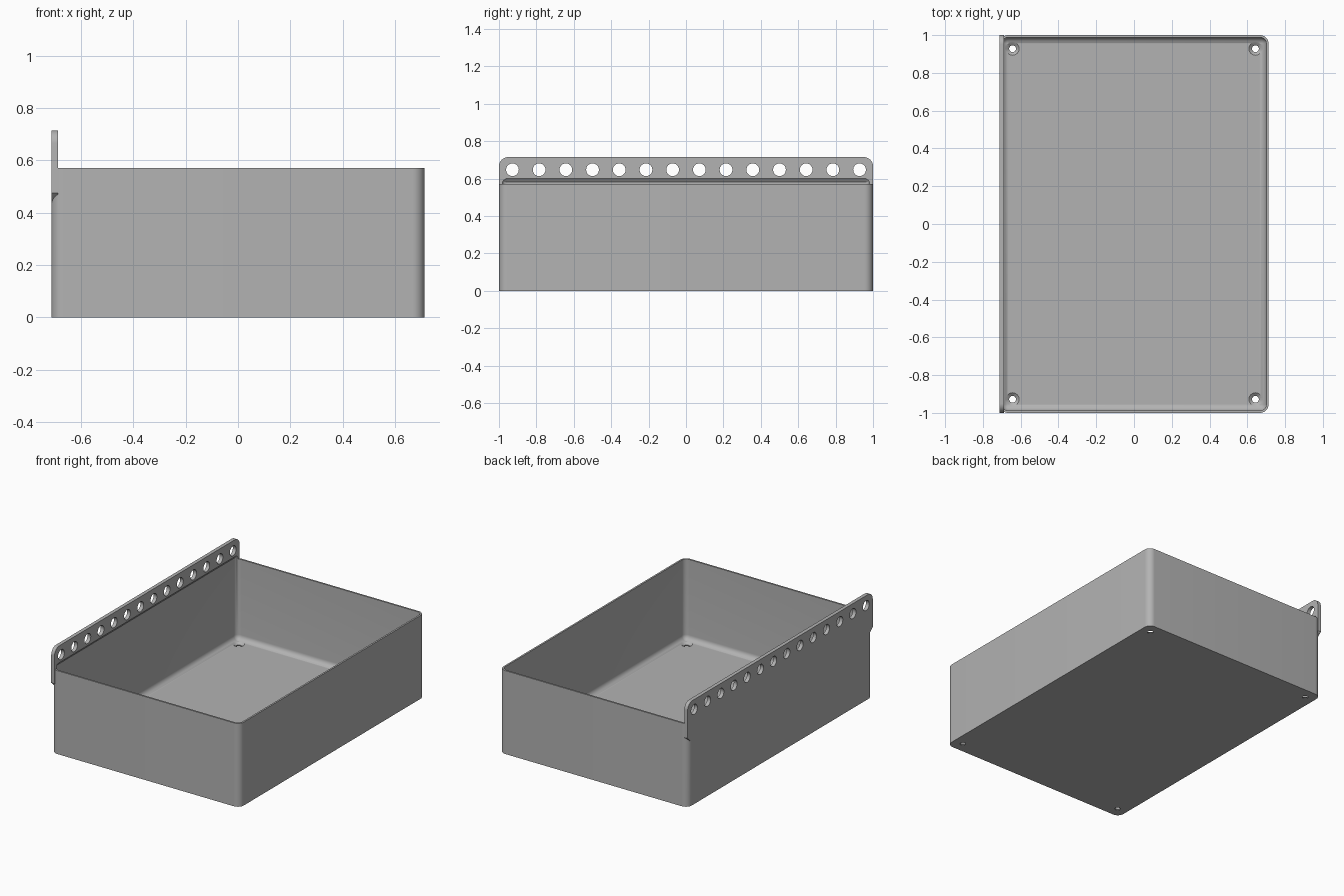
import bpy, bmesh, math
from mathutils import Matrix

cube = bpy.data.objects.get("Cube")
if cube:
    bpy.data.objects.remove(cube, do_unlink=True)

# Main dimensions
HX, HY, TOP = 0.7125, 1.0, 0.57
RAIL_TOP, RAIL_T = 0.715, 0.025
WALL, FLOOR, RADIUS, FILLET = 0.012, 0.02, 0.045, 0.035

grey = bpy.data.materials.new("light grey plastic")
grey.use_nodes = True
colour = (0.45, 0.45, 0.45, 1)
grey.diffuse_color = colour
grey.node_tree.nodes["Principled BSDF"].inputs["Base Color"].default_value = colour


def make_object(name, bm):
    bmesh.ops.recalc_face_normals(bm, faces=bm.faces)
    mesh = bpy.data.meshes.new(name)
    bm.to_mesh(mesh)
    bm.free()
    mesh.materials.append(grey)
    obj = bpy.data.objects.new(name, mesh)
    bpy.context.collection.objects.link(obj)
    return obj


def arc(cx, cy, r, start, steps):
    angles = [start + math.pi / 2 * i / steps for i in range(steps + 1)]
    return [(cx + r * math.cos(a), cy + r * math.sin(a)) for a in angles]


def rounded_rect(x0, x1, y0, y1, r, steps=10):
    corners = [(x1 - r, y1 - r), (x0 + r, y1 - r), (x0 + r, y0 + r), (x1 - r, y0 + r)]
    return [p for i, (cx, cy) in enumerate(corners)
            for p in arc(cx, cy, r, i * math.pi / 2, steps)]


def loft(name, rings):
    """Closed solid through matching rings of 3D points."""
    bm = bmesh.new()
    loops = [[bm.verts.new(p) for p in ring] for ring in rings]
    for a, b in zip(loops, loops[1:]):
        for i in range(len(a)):
            j = (i + 1) % len(a)
            bm.faces.new((a[i], a[j], b[j], b[i]))
    bm.faces.new(loops[0][::-1])
    bm.faces.new(loops[-1])
    return make_object(name, bm)


def level(outline, z):
    return [(x, y, z) for x, y in outline]


def combine(target, other, operation):
    mod = target.modifiers.new(operation.title(), 'BOOLEAN')
    mod.object, mod.operation, mod.solver = other, operation, 'EXACT'
    bpy.context.view_layer.objects.active = target
    bpy.ops.object.modifier_apply(modifier=mod.name)
    bpy.data.objects.remove(other, do_unlink=True)


# Outer block with rounded upright corners
outline = rounded_rect(-HX, HX, -HY, HY, RADIUS)
tray = loft("tray_with_hanging_rail", [level(outline, 0), level(outline, TOP)])

# Hanging rail: rounded top corners, 45 degree supports below its ends
half = arc(HY - 0.05, RAIL_TOP - 0.05, 0.05, 0, 10)
low = TOP - 0.095
side = [(HY - RADIUS, low - RADIUS), (HY, low)] + half
profile = side + [(-y, z) for y, z in reversed(side)]
rail = loft("rail", [[(x, y, z) for y, z in profile] for x in (-HX, -HX + RAIL_T)])
combine(tray, rail, 'UNION')

# Cavity with filleted floor, tapering under the thicker rail
rings = []
for i in range(9):
    a = math.pi / 2 * i / 8
    inset = WALL + FILLET * (1 - math.sin(a))
    radius = max(RADIUS - inset, 0.004)
    z = FLOOR + FILLET * (1 - math.cos(a))
    rings.append(level(rounded_rect(-HX + inset, HX - inset, -HY + inset, HY - inset, radius), z))
for left, z in ((WALL, TOP + 0.012), (RAIL_T, TOP + 0.03), (RAIL_T, RAIL_TOP + 0.1)):
    rings.append(level(rounded_rect(-HX + left, HX - WALL, -HY + WALL, HY - WALL,
                                    RADIUS - WALL), z))
combine(tray, loft("cavity", rings), 'DIFFERENCE')


def cutter(spots, r1, r2, depth, turn):
    """Row of round cutters in one helper mesh."""
    bm = bmesh.new()
    for spot in spots:
        bmesh.ops.create_cone(bm, cap_ends=True, segments=32, radius1=r1, radius2=r2,
                              depth=depth, matrix=Matrix.Translation(spot) @ turn)
    return make_object("cutter", bm)


# Row of rail holes
COUNT, SPAN = 14, 0.928
holes = [(-HX, -SPAN + 2 * SPAN * i / (COUNT - 1), 0.647) for i in range(COUNT)]
combine(tray, cutter(holes, 0.034, 0.034, 0.2, Matrix.Rotation(math.pi / 2, 4, 'Y')), 'DIFFERENCE')

# Countersunk screw holes in the floor
spots = [(sx * 0.643, sy * 0.928) for sx in (-1, 1) for sy in (-1, 1)]
combine(tray, cutter([(x, y, 0) for x, y in spots], 0.018, 0.018, 0.2, Matrix()), 'DIFFERENCE')
combine(tray, cutter([(x, y, FLOOR - 0.005) for x, y in spots], 0.016, 0.041, 0.02, Matrix()),
        'DIFFERENCE')

# Smooth shading on the curved surfaces
bpy.ops.object.select_all(action='DESELECT')
tray.select_set(True)
bpy.context.view_layer.objects.active = tray
bpy.ops.object.shade_smooth_by_angle(angle=math.radians(30))
